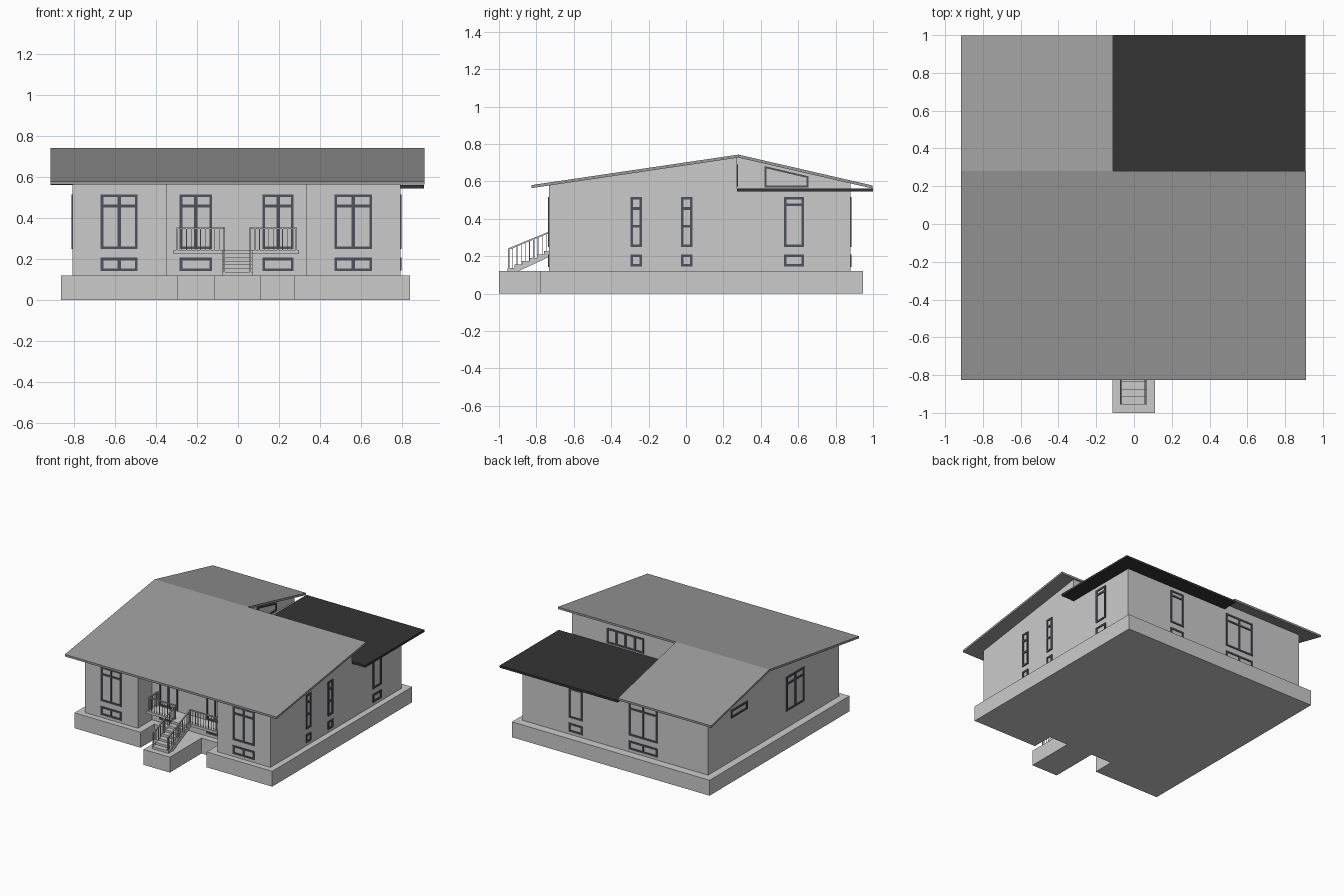
import bpy, bmesh

if "Cube" in bpy.data.objects:
    bpy.data.objects.remove(bpy.data.objects["Cube"])


def material(name, r, g, b):
    m = bpy.data.materials.new(name)
    m.diffuse_color = (r, g, b, 1)
    m.use_nodes = True
    m.node_tree.nodes["Principled BSDF"].inputs["Base Color"].default_value = m.diffuse_color
    return m


ROOF = material("roof_grey", 0.33, 0.33, 0.33)
FLAT = material("flat_roof_dark", 0.035, 0.035, 0.035)
FRAME = material("frame_dark", 0.08, 0.085, 0.11)


def add_prism(bm, pts, lo, hi, axis):
    """Extrude a 2D outline along an axis ('x': pts are y,z; 'z': pts are x,y)."""
    place = {'x': lambda p, t: (t, p[0], p[1]), 'z': lambda p, t: (p[0], p[1], t)}[axis]
    a = [bm.verts.new(place(p, lo)) for p in pts]
    b = [bm.verts.new(place(p, hi)) for p in pts]
    bm.faces.new(a)
    bm.faces.new(b[::-1])
    for i in range(len(pts)):
        j = (i + 1) % len(pts)
        bm.faces.new((a[i], b[i], b[j], a[j]))


def add_box(bm, x0, x1, y0, y1, z0, z1):
    add_prism(bm, [(x0, y0), (x1, y0), (x1, y1), (x0, y1)], z0, z1, 'z')


def finish(bm, name, mat=None):
    bmesh.ops.recalc_face_normals(bm, faces=bm.faces)
    me = bpy.data.meshes.new(name)
    bm.to_mesh(me)
    bm.free()
    ob = bpy.data.objects.new(name, me)
    bpy.context.collection.objects.link(ob)
    if mat:
        me.materials.append(mat)
    return ob


def prism(name, pts, lo, hi, axis, mat=None):
    bm = bmesh.new()
    add_prism(bm, pts, lo, hi, axis)
    return finish(bm, name, mat)


def boxes(name, items, mat=None):
    bm = bmesh.new()
    for b in items:
        add_box(bm, *b)
    return finish(bm, name, mat)


def cut(ob, name, dims):
    c = boxes(name, [dims])
    c.hide_render = True
    c.hide_set(True)
    m = ob.modifiers.new(name, 'BOOLEAN')
    m.operation, m.solver, m.object = 'DIFFERENCE', 'EXACT', c


def window(name, side, wall, a0, a1, z0, z1, vert=(), horiz=()):
    """Frame bars on a wall; side 'x' runs along x (front/back), 'y' along y."""
    t, d = 0.013, 0.006
    bars = [(a0, a0 + t, z0, z1), (a1 - t, a1, z0, z1),
            (a0 + t, a1 - t, z0, z0 + t), (a0 + t, a1 - t, z1 - t, z1)]
    bars += [(v - 0.008, v + 0.008, z0 + t, z1 - t) for v in vert]
    bars += [(a0 + t, a1 - t, h - 0.007, h + 0.007) for h in horiz]
    if side == 'x':
        items = [(p, q, wall - d, wall + d, r, s) for p, q, r, s in bars]
    else:
        items = [(wall - d, wall + d, p, q, r, s) for p, q, r, s in bars]
    boxes(name, items, FRAME)


# base slab with porch notches and stair pad
prism("base", [(-.865, .945), (-.865, -.778), (-.295, -.778), (-.295, -.61), (-.115, -.61),
               (-.115, -1), (.112, -1), (.112, -.61), (.275, -.61), (.275, -.778),
               (.84, -.778), (.84, .945)], 0, .12, 'z')

# basement walls and upper gabled walls
prism("basement_walls", [(-.807, .88), (-.807, -.733), (-.35, -.733), (-.35, -.56), (.335, -.56),
                         (.335, -.733), (.793, -.733), (.793, .88)], .12, .24, 'z')
walls = prism("upper_walls", [(-.733, .24), (-.733, .578), (.28, .727), (.88, .59), (.88, .24)],
              -.807, .793, 'x')
cut(walls, "porch_cutter", (-.35, .335, -.9, -.56, .2, .9))
cut(walls, "flat_roof_cutter", (-.13, .9, .272, 1, .553, .9))

# roofs
prism("front_roof", [(-.826, .564), (-.826, .58), (.28, .743), (.28, .727)], -.915, .91, 'x', ROOF)
prism("back_roof", [(.28, .727), (.28, .743), (.997, .578), (.997, .562)], -.915, -.11, 'x', ROOF)
boxes("flat_roof", [(-.11, .907, .272, 1.0, .545, .562)], FLAT)

# front windows
for i, (a, b) in enumerate([(-.67, -.49), (.47, .655)]):
    mid = (a + b) / 2
    window(f"front_window_{i}", 'x', -.733, a, b, .25, .517, [mid], [.46])
    window(f"front_basement_window_{i}", 'x', -.733, a, b, .142, .208, [mid])
for i, (a, b) in enumerate([(-.285, -.127), (.12, .272)]):
    window(f"porch_window_{i}", 'x', -.56, a, b, .25, .517, [(a + b) / 2], [.46])
    window(f"porch_basement_window_{i}", 'x', -.56, a, b, .142, .208)

# right side windows
for i, (a, b, bars) in enumerate([(-.297, -.235, [.36, .455]), (-.027, .035, [.36, .455]),
                                  (.525, .63, [.475])]):
    window(f"right_window_{i}", 'y', .793, a, b, .25, .517, (), bars)
    window(f"right_basement_window_{i}", 'y', .793, a, b, .145, .208)

# left side windows
window("left_window", 'y', -.807, -.30, -.08, .25, .517, [-.19], [.46])
window("left_small_window", 'y', -.807, .40, .60, .455, .517)

# back windows and the strip above the flat roof
window("back_window_narrow", 'x', .88, .275, .395, .25, .517, (), [.475])
window("back_basement_window_narrow", 'x', .88, .275, .395, .142, .208)
window("back_window_wide", 'x', .88, -.37, -.125, .25, .517, [-.2475], [.46])
window("back_basement_window_wide", 'x', .88, -.37, -.125, .142, .208, [-.2475])
window("clerestory_window", 'x', .272, .17, .49, .572, .69, [.25, .33, .41])

# sloped window in the step wall
outer = [(.42, .568), (.655, .568), (.655, .627), (.42, .682)]
inner = [(.43, .577), (.645, .577), (.645, .619), (.43, .669)]
bm = bmesh.new()
for i in range(4):
    j = (i + 1) % 4
    add_prism(bm, [outer[i], outer[j], inner[j], inner[i]], -.138, -.122, 'x')
finish(bm, "step_wall_window", FRAME)

# porch balcony slab
FRONT = -.68
boxes("balcony", [(-.315, .297, FRONT, -.56, .225, .245)])

# stairs: sawtooth profile with a sloped underside
steps, y0, z0 = 7, -.955, .12
dy, dz = (FRONT - y0) / steps, (.245 - z0) / steps
saw = []
for i in range(steps):
    saw += [(y0 + i * dy, z0 + i * dz), (y0 + i * dy, z0 + (i + 1) * dz)]
saw += [(FRONT, .245), (FRONT, .22), (y0 + dy * 1.5, z0)]
prism("stairs", saw, -.075, .07, 'x')


# balcony railings, front and outer side
def rail_run(bm, p, q, n):
    for i in range(n + 1):
        x, y = (p[k] + (q[k] - p[k]) * i / n for k in (0, 1))
        w = .004 if i in (0, n) else .0018
        add_box(bm, x - w, x + w, y - w, y + w, .245, .352)
    add_box(bm, min(p[0], q[0]) - .004, max(p[0], q[0]) + .004,
            min(p[1], q[1]) - .004, max(p[1], q[1]) + .004, .347, .355)


for name, out, inn in (("left", -.297, -.068), ("right", .285, .06)):
    bm = bmesh.new()
    rail_run(bm, (out, FRONT + .006), (inn, FRONT + .006), 10)
    rail_run(bm, (out, -.564), (out, FRONT + .006), 5)
    finish(bm, name + "_balcony_railing")

    # sloped stair railing
    bm = bmesh.new()
    ya, yb, za, zb = -.948, FRONT, .24, .35
    add_prism(bm, [(ya, za - .006), (yb, zb - .006), (yb, zb + .003), (ya, za + .003)],
              inn - .004, inn + .004, 'x')
    for i in range(13):
        f = i / 12
        y = ya + (yb - ya) * f
        w = .004 if i in (0, 6, 12) else .0018
        add_box(bm, inn - w, inn + w, y - w, y + w, .122 + .118 * f, za + (zb - za) * f)
    finish(bm, name + "_stair_railing")
